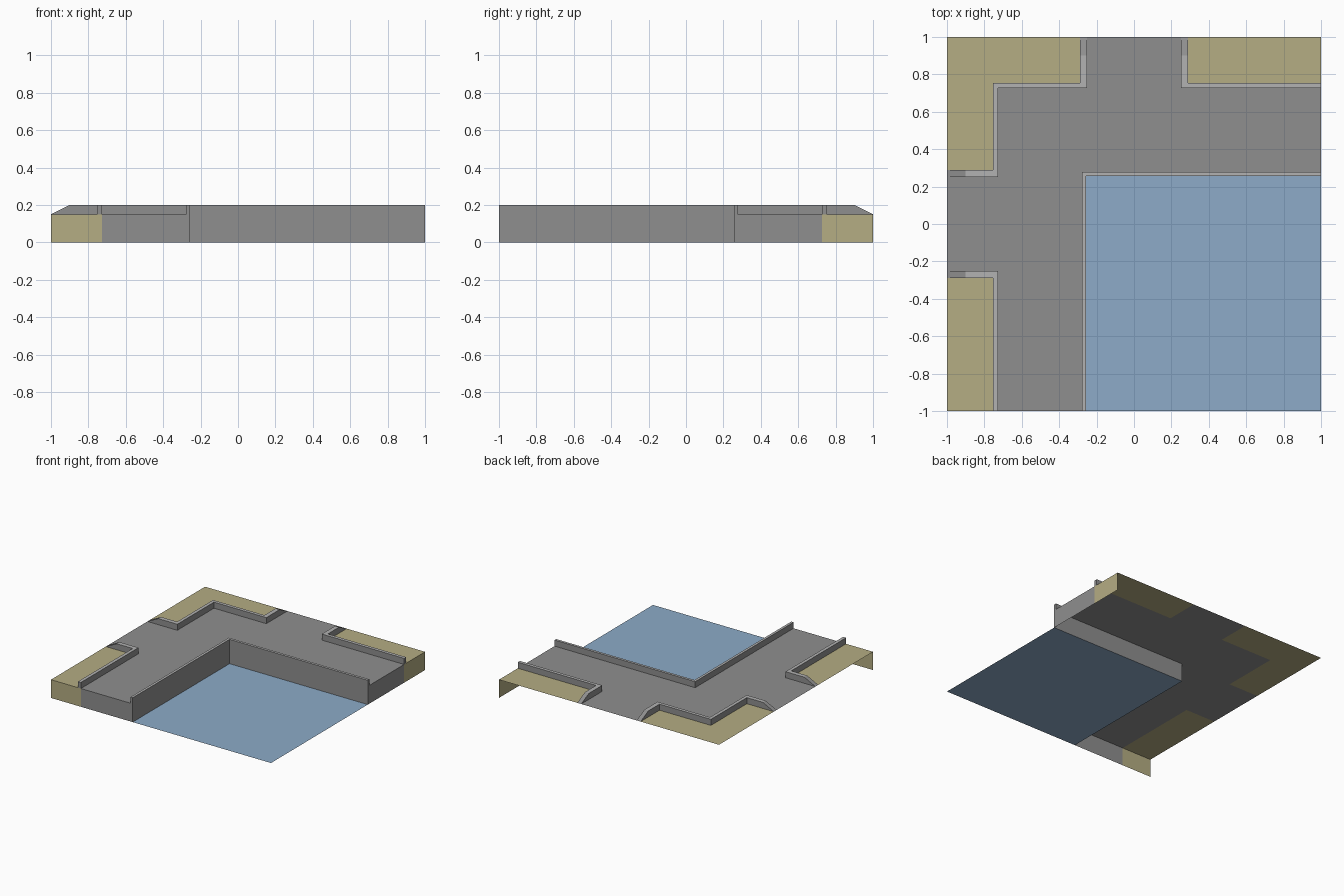
import bpy, bmesh

if "Cube" in bpy.data.objects:
    bpy.data.objects.remove(bpy.data.objects["Cube"])

GROUND, TOP = 0.15, 0.2
ARM_IN, ARM_OUT = 0.252, 0.288      # kerbs beside the short side roads
RD_IN, RD_OUT = 0.728, 0.755        # kerbs beside the main road
Q_IN, Q_OUT = 0.257, 0.278          # quay wall


def material(name, rgb):
    m = bpy.data.materials.new(name)
    m.diffuse_color = (*rgb, 1)
    m.use_nodes = True
    m.node_tree.nodes["Principled BSDF"].inputs["Base Color"].default_value = m.diffuse_color
    return m


GREY = material("road_grey", (0.275, 0.275, 0.275))
LIGHT = material("kerb_top_grey", (0.445, 0.445, 0.445))
SAND = material("sand", (0.462, 0.418, 0.227))
WATER = material("water_blue", (0.266, 0.407, 0.578))


def build(name, faces, mats, mirrored=False):
    """Mesh from polygons; flat upward faces take the second material, if any."""
    bm = bmesh.new()
    for f in faces:
        pts = [(-y, -x, z) if mirrored else (x, y, z) for x, y, z in f]
        bm.faces.new([bm.verts.new(p) for p in pts])
    bmesh.ops.remove_doubles(bm, verts=bm.verts, dist=1e-5)
    bmesh.ops.recalc_face_normals(bm, faces=bm.faces)
    bm.normal_update()
    if sum(f.normal.z * f.calc_area() for f in bm.faces) < 0:
        bmesh.ops.reverse_faces(bm, faces=bm.faces)
    bm.normal_update()
    if len(mats) > 1:
        for f in bm.faces:
            f.material_index = int(f.normal.z > 0.95)
    me = bpy.data.meshes.new(name)
    bm.to_mesh(me)
    bm.free()
    for m in mats:
        me.materials.append(m)
    bpy.context.collection.objects.link(bpy.data.objects.new(name, me))


def flat(points, z):
    return [(x, y, z) for x, y in points]


def apron(a, b):
    """Vertical skirt from the ground level down to zero."""
    return [(*a, GROUND), (*b, GROUND), (*b, 0), (*a, 0)]


def wall(name, sections, base_b=GROUND, mirrored=False):
    """Wall swept through sections (point a, point b, top height)."""
    faces = []
    for (a, b, z), (c, d, w) in zip(sections, sections[1:]):
        faces.append([(*a, z), (*b, z), (*d, w), (*c, w)])
        for p, q, base in ((a, c, GROUND), (b, d, base_b)):
            f = [(*p, z), (*q, w), (*q, base), (*p, base)]
            faces.append(list(dict.fromkeys(f)))      # ramps end as triangles
    for a, b, z in (sections[0], sections[-1]):
        if z > GROUND:
            faces.append([(*a, z), (*b, z), (*b, GROUND), (*a, GROUND)])
    build(name, faces, [GREY, LIGHT], mirrored)


# Road deck with skirts on the front and right
road = [(-RD_IN, -1), (-Q_IN, -1), (-Q_IN, Q_IN), (1, Q_IN), (1, RD_IN),
        (ARM_IN, RD_IN), (ARM_IN, 1), (-ARM_IN, 1), (-ARM_IN, RD_IN),
        (-RD_IN, RD_IN), (-RD_IN, ARM_IN), (-1, ARM_IN), (-1, -ARM_IN),
        (-RD_IN, -ARM_IN)]
build("road", [flat(road, GROUND), apron(road[0], road[1]),
               apron(road[3], road[4])], [GREY])

# Sand corner plot between the side roads
build("sand_corner", [flat([(-1, ARM_IN), (-RD_IN, ARM_IN), (-RD_IN, RD_IN),
                            (-ARM_IN, RD_IN), (-ARM_IN, 1), (-1, 1)], GROUND)], [SAND])
wall("corner_kerb", [
    ((-1, ARM_OUT), (-1, ARM_IN), GROUND),
    ((-0.9, ARM_OUT), (-0.9, ARM_IN), TOP),
    ((-RD_OUT, ARM_OUT), (-RD_IN, ARM_IN), TOP),
    ((-RD_OUT, RD_OUT), (-RD_IN, RD_IN), TOP),
    ((-ARM_OUT, RD_OUT), (-ARM_IN, RD_IN), TOP),
    ((-ARM_OUT, 0.9), (-ARM_IN, 0.9), TOP),
    ((-ARM_OUT, 1), (-ARM_IN, 1), GROUND)])

# Two end plots, mirrored across the diagonal
for side, mir in (("front", False), ("right", True)):
    build(side + "_sand", [
        flat([(-1, -1), (-RD_IN, -1), (-RD_IN, -ARM_IN), (-1, -ARM_IN)], GROUND),
        apron((-1, -1), (-RD_IN, -1))], [SAND], mir)
    wall(side + "_kerb", [
        ((-RD_OUT, -1), (-RD_IN, -1), TOP),
        ((-RD_OUT, -ARM_OUT), (-RD_IN, -ARM_IN), TOP),
        ((-0.9, -ARM_OUT), (-0.9, -ARM_IN), TOP),
        ((-1, -ARM_OUT), (-1, -ARM_IN), GROUND)], mirrored=mir)

# Quay wall reaching down to the water
wall("quay_wall", [((-Q_OUT, -1), (-Q_IN, -1), TOP),
                   ((-Q_OUT, Q_OUT), (-Q_IN, Q_IN), TOP),
                   ((1, Q_OUT), (1, Q_IN), TOP)], base_b=0)

# Water surface
build("water", [flat([(-Q_IN, -1), (1, -1), (1, Q_IN), (-Q_IN, Q_IN)], 0)], [WATER])
